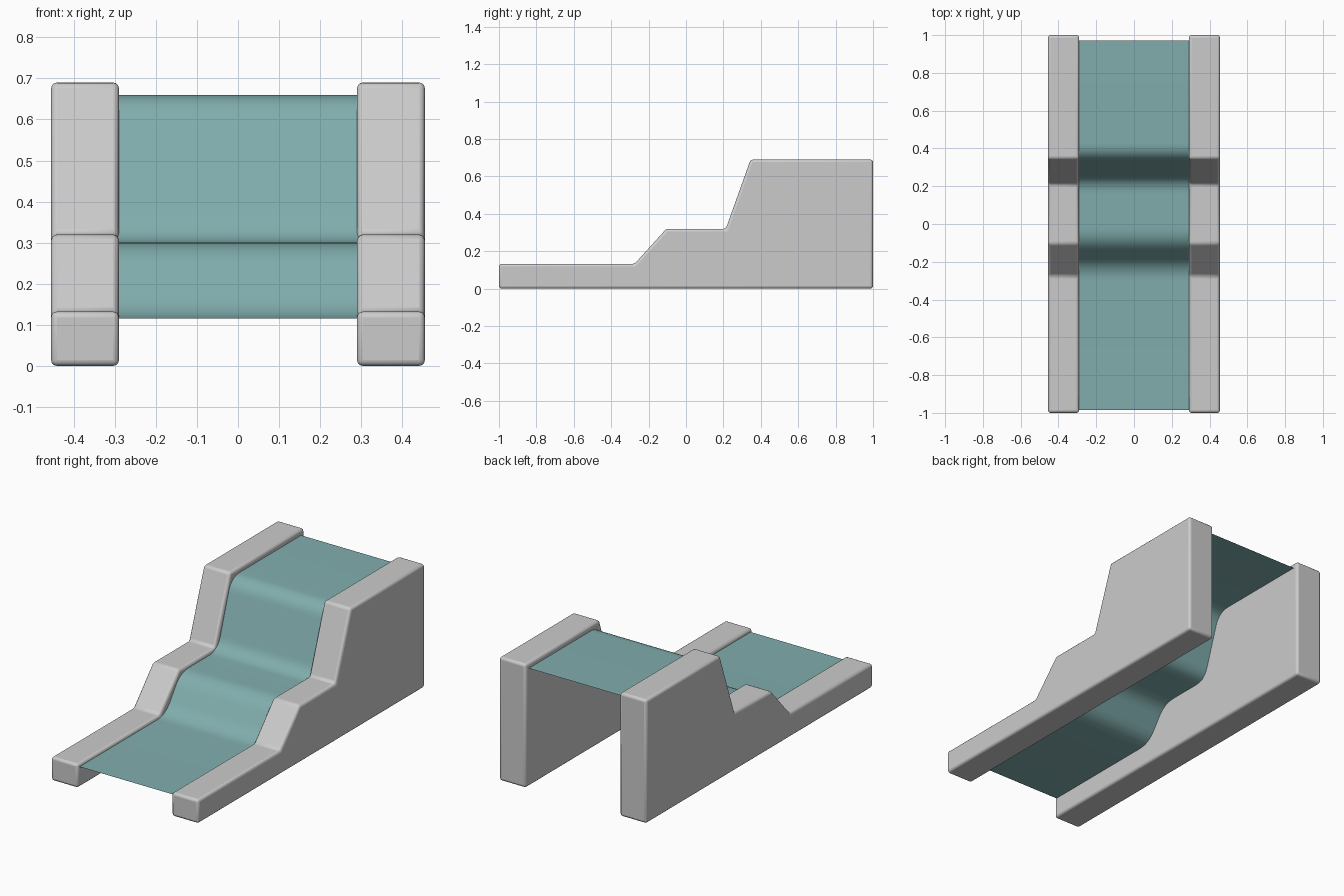
import bpy
from mathutils import Vector

if "Cube" in bpy.data.objects:
    bpy.data.objects.remove(bpy.data.objects["Cube"])


def make_object(name, verts, faces):
    mesh = bpy.data.meshes.new(name)
    mesh.from_pydata(verts, [], faces)
    mesh.update()
    obj = bpy.data.objects.new(name, mesh)
    bpy.context.collection.objects.link(obj)
    return obj


def smooth(obj, angle):
    bpy.ops.object.select_all(action='DESELECT')
    obj.select_set(True)
    bpy.context.view_layer.objects.active = obj
    bpy.ops.object.shade_smooth_by_angle(angle=angle)


def rounded_path(points, reach, steps=8):
    """Polyline in (y, z) with its inner corners rounded."""
    pts = [Vector(p) for p in points]
    path = [pts[0]]
    for a, b, c in zip(pts, pts[1:], pts[2:]):
        p = b + (a - b).normalized() * reach
        q = b + (c - b).normalized() * reach
        for i in range(steps + 1):
            t = i / steps
            path.append(p * (1 - t) ** 2 + b * 2 * t * (1 - t) + q * t * t)
    path.append(pts[-1])
    return path


# Stepped side walls: one profile, extruded on each side
profile = [(-1, 0), (1, 0), (1, 0.69), (0.345, 0.69), (0.213, 0.32),
           (-0.105, 0.32), (-0.275, 0.132), (-1, 0.132)]
n = len(profile)
for side, x0, x1 in (("left", -0.455, -0.29), ("right", 0.29, 0.455)):
    verts = [(x, y, z) for x in (x0, x1) for y, z in profile]
    faces = [tuple(reversed(range(n))), tuple(range(n, 2 * n))]
    faces += [(i, (i + 1) % n, (i + 1) % n + n, i + n) for i in range(n)]
    wall = make_object(side + "_wall", verts, faces)
    bevel = wall.modifiers.new("Soft edges", 'BEVEL')
    bevel.width = 0.014
    bevel.segments = 3
    bevel.limit_method = 'ANGLE'
    smooth(wall, 0.7)

# Water sheet flowing down between the walls
path = rounded_path([(-0.985, 0.115), (-0.225, 0.115), (-0.095, 0.30),
                     (0.235, 0.30), (0.355, 0.66), (0.972, 0.66)], 0.075)
verts = [(x, p.x, p.y) for p in path for x in (-0.292, 0.292)]
faces = [(2 * i, 2 * i + 1, 2 * i + 3, 2 * i + 2) for i in range(len(path) - 1)]
water = make_object("water_sheet", verts, faces)
mat = bpy.data.materials.new("water_teal")
mat.diffuse_color = (0.22, 0.42, 0.42, 1)
mat.use_nodes = True
mat.node_tree.nodes["Principled BSDF"].inputs["Base Color"].default_value = mat.diffuse_color
water.data.materials.append(mat)
smooth(water, 1.0)
